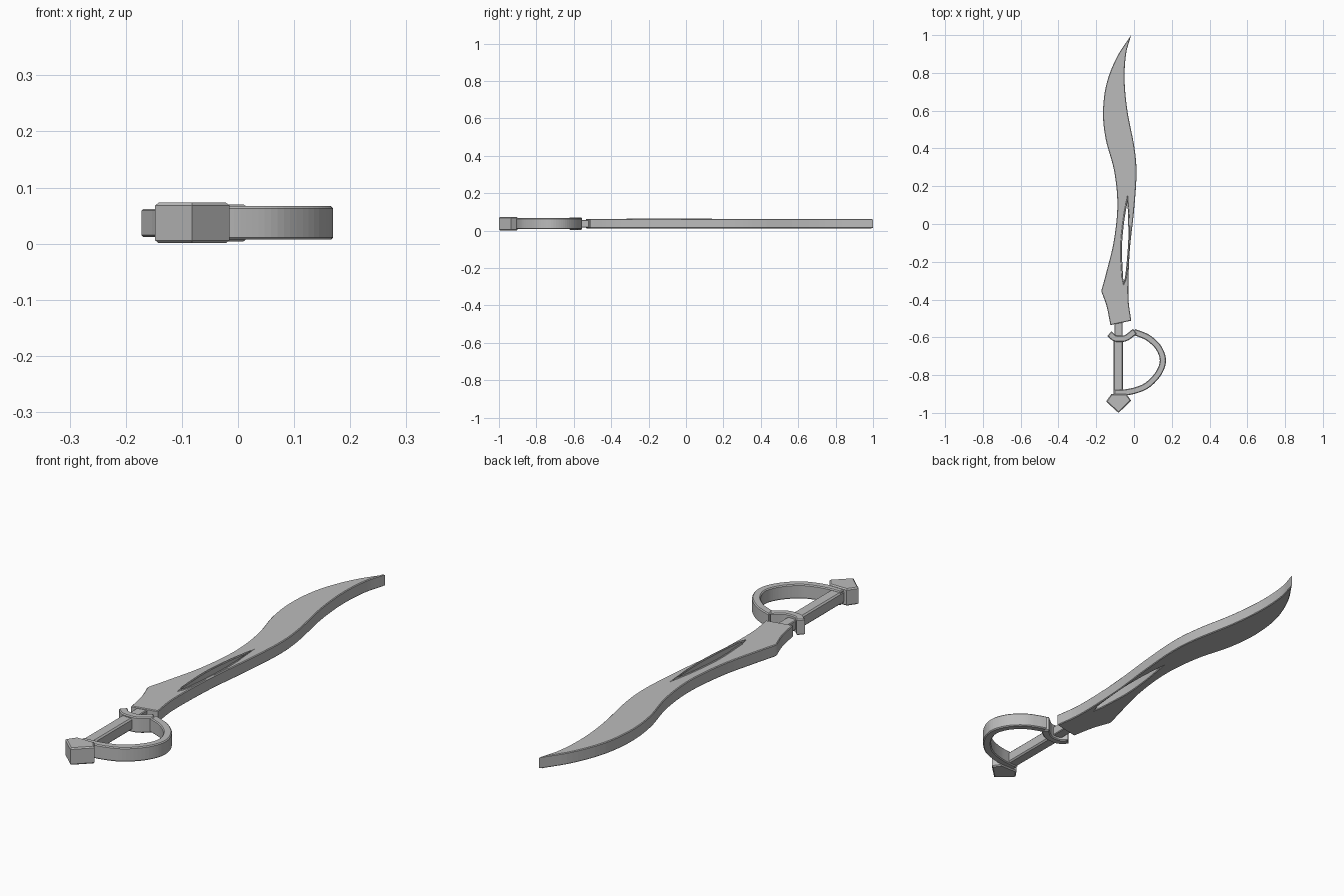
import bpy
from mathutils import Vector

cube = bpy.data.objects.get("Cube")
if cube:
    bpy.data.objects.remove(cube)

steel = bpy.data.materials.new("grey steel")
steel.use_nodes = True
GREY = (0.5, 0.5, 0.5, 1)
steel.diffuse_color = GREY
steel.node_tree.nodes["Principled BSDF"].inputs["Base Color"].default_value = GREY
MID = 0.037


def smooth(points, steps=6):
    """Catmull-Rom samples through an open row of points."""
    p = [Vector(q) for q in points]
    p = [2 * p[0] - p[1]] + p + [2 * p[-1] - p[-2]]
    out = []
    for a, b, c, d in zip(p, p[1:], p[2:], p[3:]):
        for i in range(steps):
            t = i / steps
            out.append(0.5 * (2 * b + (c - a) * t + (2 * a - 5 * b + 4 * c - d) * t**2
                              + (3 * b - a - 3 * c + d) * t**3))
    return out + [p[-2]]


def stroke(points, width):
    """Outline of a band of even width along a path."""
    path = smooth(points)
    left, right = [], []
    for i, p in enumerate(path):
        d = (path[min(i + 1, len(path) - 1)] - path[max(i - 1, 0)]).normalized()
        n = Vector((-d.y, d.x)) * width / 2
        left.append(p + n)
        right.append(p - n)
    return left + right[::-1]


def curve_part(name, outlines, half, bevel, tube=False, z=MID):
    """Chamfered slab from flat outlines, or a thin tube along them."""
    cu = bpy.data.curves.new(name, 'CURVE')
    cu.dimensions = '3D' if tube else '2D'
    if not tube:
        cu.fill_mode = 'BOTH'
        cu.extrude = half - bevel
        cu.offset = -bevel
    cu.bevel_depth = bevel
    cu.bevel_resolution = 1 if tube else 0
    for outline in outlines:
        sp = cu.splines.new('POLY')
        sp.points.add(len(outline) - 1)
        for pt, q in zip(sp.points, outline):
            pt.co = (q[0], q[1], 0, 1)
        sp.use_cyclic_u = True
        sp.use_smooth = False
    ob = bpy.data.objects.new(name, cu)
    ob.location.z = z
    bpy.context.collection.objects.link(ob)
    cu.materials.append(steel)
    bpy.ops.object.select_all(action='DESELECT')
    ob.select_set(True)
    bpy.context.view_layer.objects.active = ob
    bpy.ops.object.convert(target='MESH')


# Blade: back edge, cutting edge and pierced slot
back = smooth([(-0.015, 1), (-0.09, 0.885), (-0.145, 0.745), (-0.164, 0.595), (-0.15, 0.45),
               (-0.105, 0.28), (-0.088, 0.1), (-0.107, -0.09), (-0.145, -0.25), (-0.172, -0.35)])
heel = smooth([(-0.172, -0.36), (-0.145, -0.435), (-0.125, -0.535)], 3)
edge = smooth([(-0.015, -0.512), (-0.03, -0.38), (-0.023, -0.15), (0, 0.07), (0.013, 0.26),
               (0.003, 0.4), (-0.035, 0.6), (-0.05, 0.765), (-0.042, 0.9), (-0.018, 0.99)])
slot = (smooth([(-0.035, 0.135), (-0.055, 0.02), (-0.068, -0.125), (-0.062, -0.28)])
        + smooth([(-0.055, -0.315), (-0.042, -0.27), (-0.027, -0.1), (-0.027, 0.03)]))
curve_part("blade", [back + heel + edge, slot], 0.025, 0.003)
curve_part("slot_rim", [slot], 0, 0.004, tube=True, z=MID + 0.025)

# Handle: tang and grip
def bar(x0, x1, y0, y1):
    return [(x0, y0), (x1, y0), (x1, y1), (x0, y1)]

curve_part("tang", [bar(-0.103, -0.06, -0.61, -0.515)], 0.02, 0.003)
curve_part("grip", [bar(-0.108, -0.058, -0.91, -0.6)], 0.025, 0.006)

# Crescent crossguard and knuckle bow
cross = [(-0.13, -0.58), (-0.105, -0.603), (-0.075, -0.608), (-0.04, -0.602), (0.005, -0.568)]
bow = [(-0.105, -0.895), (-0.05, -0.892), (0.01, -0.88), (0.072, -0.852), (0.13, -0.79),
       (0.153, -0.722), (0.13, -0.655), (0.08, -0.606), (0.035, -0.584), (0, -0.572)]
curve_part("crossguard", [stroke(cross, 0.033)], 0.033, 0.004)
curve_part("knuckle_bow", [stroke(bow, 0.033)], 0.03, 0.004)

# Five-sided pommel
curve_part("pommel", [[(-0.148, -0.94), (-0.082, -1), (-0.015, -0.935), (-0.04, -0.9),
                       (-0.12, -0.9)]], 0.036, 0.005)
